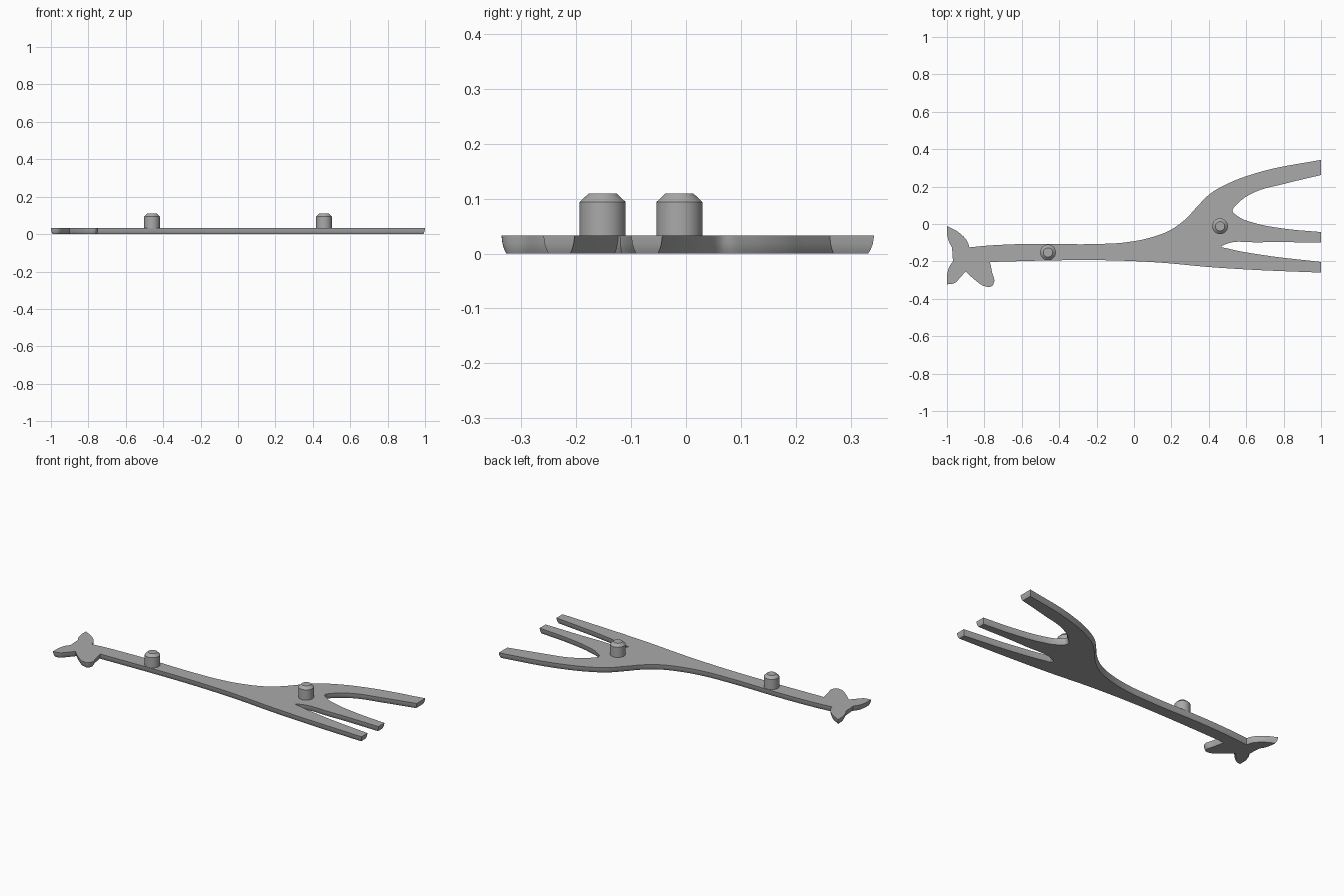
import bpy, bmesh
from mathutils import Vector

if "Cube" in bpy.data.objects:
    bpy.data.objects.remove(bpy.data.objects["Cube"], do_unlink=True)

PLATE_TOP = 0.033

grey = bpy.data.materials.new("plain grey")
grey.use_nodes = True
grey.diffuse_color = (0.4, 0.4, 0.4, 1)
grey.node_tree.nodes["Principled BSDF"].inputs["Base Color"].default_value = grey.diffuse_color

# Outline runs: each is a smooth curve, with sharp corners where runs meet
back_ear = [(-1, -.01), (-.93, -.05), (-.89, -.095), (-.88, -.125)]
neck_back_and_tail_leg = [
    (-.88, -.125), (-.8, -.117), (-.6, -.107), (-.2, -.107), (-.06, -.1), (.08, -.075),
    (.19, -.035), (.28, .03), (.335, .09), (.405, .16), (.51, .22), (.68, .28), (1, .343)]
wide_gap = [
    (1, .262), (.805, .215), (.645, .17), (.565, .12), (.527, .07),
    (.565, .035), (.645, .005), (.805, -.025), (1, -.043)]
narrow_gap = [(1, -.1), (.67, -.098), (.485, -.11), (.467, -.12), (.51, -.133), (.67, -.163), (1, -.203)]
belly = [(1, -.26), (.6, -.243), (.4, -.23), (.135, -.206), (-.2, -.193), (-.4, -.194), (-.77, -.203)]
muzzle = [(-.77, -.203), (-.757, -.265), (-.747, -.307), (-.762, -.334), (-.794, -.334), (-.853, -.297), (-.9, -.253)]
front_ear = [(-.9, -.253), (-.928, -.285), (-.96, -.316), (-1, -.323)]
front_ear_root = [(-1, -.27), (-.987, -.227), (-.968, -.2)]
crown = [(-.968, -.2), (-.973, -.125)]
back_ear_root = [(-.973, -.125), (-.987, -.1), (-1, -.056)]
RUNS = [back_ear, neck_back_and_tail_leg, wide_gap, narrow_gap, belly,
        muzzle, front_ear, front_ear_root, crown, back_ear_root]


def smooth_run(points, steps=5):
    """Chord-length spline through the points."""
    pts = [Vector(p) for p in points]
    last = len(pts) - 1
    gaps = [(b - a).length for a, b in zip(pts, pts[1:])]
    slopes = [(b - a) / g for a, b, g in zip(pts, pts[1:], gaps)]
    tangents = []
    for i in range(last + 1):
        if i in (0, last):
            tangents.append(slopes[0 if i == 0 else -1])
        else:
            before, after = gaps[i - 1], gaps[i]
            tangents.append((slopes[i - 1] * after + slopes[i] * before) / (before + after))
    out = []
    for i in range(last):
        for s in range(steps):
            t = s / steps
            h = t * t * (3 - 2 * t)
            out.append(pts[i] * (1 - h) + pts[i + 1] * h
                       + tangents[i] * gaps[i] * t * (1 - t) ** 2
                       - tangents[i + 1] * gaps[i] * t * t * (1 - t))
    return out + [pts[-1]]


def inset(loop, amount):
    """Move a clockwise loop inward, mitring its corners."""
    out = []
    for i, p in enumerate(loop):
        a = (p - loop[i - 1]).normalized()
        b = (loop[(i + 1) % len(loop)] - p).normalized()
        na, nb = Vector((a.y, -a.x)), Vector((b.y, -b.x))
        out.append(p + (na + nb) * amount / max(1 + na.dot(nb), 0.6))
    return out


def finish(name, bm, location=(0, 0, 0)):
    bmesh.ops.recalc_face_normals(bm, faces=bm.faces)
    mesh = bpy.data.meshes.new(name)
    bm.to_mesh(mesh)
    bm.free()
    mesh.materials.append(grey)
    obj = bpy.data.objects.new(name, mesh)
    obj.location = location
    bpy.context.collection.objects.link(obj)
    bpy.ops.object.select_all(action="DESELECT")
    obj.select_set(True)
    bpy.context.view_layer.objects.active = obj
    bpy.ops.object.shade_smooth_by_angle(angle=0.6)


def stack(bm, loops):
    """Skin a stack of matching loops and cap both ends."""
    rings = [[bm.verts.new(v) for v in loop] for loop in loops]
    n = len(rings[0])
    for low, high in zip(rings, rings[1:]):
        for i in range(n):
            j = (i + 1) % n
            bm.faces.new((low[i], low[j], high[j], high[i]))
    caps = [bm.faces.new(rings[0]), bm.faces.new(rings[-1])]
    bmesh.ops.triangulate(bm, faces=caps)


# Flat giraffe-shaped plate, rounded in towards its underside
outline = []
for run in RUNS:
    for p in smooth_run(run):
        if not outline or (p - outline[-1]).length > 0.001:
            outline.append(p)
bm = bmesh.new()
stack(bm, [[(p.x, p.y, z) for p in inset(outline, amount)]
           for z, amount in ((0, .009), (.008, .005), (.018, .002), (PLATE_TOP, 0))])
finish("giraffe_plate", bm)


# Two chamfered pegs standing on the plate
def peg(name, x, y):
    bm = bmesh.new()
    for radius, top_radius, bottom, top in ((.042, .042, .03, .094), (.042, .025, .094, .11)):
        bmesh.ops.create_cone(bm, cap_ends=bottom < PLATE_TOP or top_radius < radius, segments=40,
                              radius1=radius, radius2=top_radius, depth=top - bottom)
        fresh = [v for v in bm.verts if not v.tag]
        bmesh.ops.translate(bm, verts=fresh, vec=(0, 0, (top + bottom) / 2))
        for v in fresh:
            v.tag = True
    # Drop the hidden discs between shaft and chamfer, then weld the two
    hidden = [f for f in bm.faces if len(f.verts) > 4 and abs(f.calc_center_median().z - .094) < .001]
    bmesh.ops.delete(bm, geom=hidden, context="FACES_ONLY")
    bmesh.ops.remove_doubles(bm, verts=bm.verts, dist=.0005)
    finish(name, bm, (x, y, 0))


peg("neck_peg", -.46, -.152)
peg("body_peg", .46, -.012)
